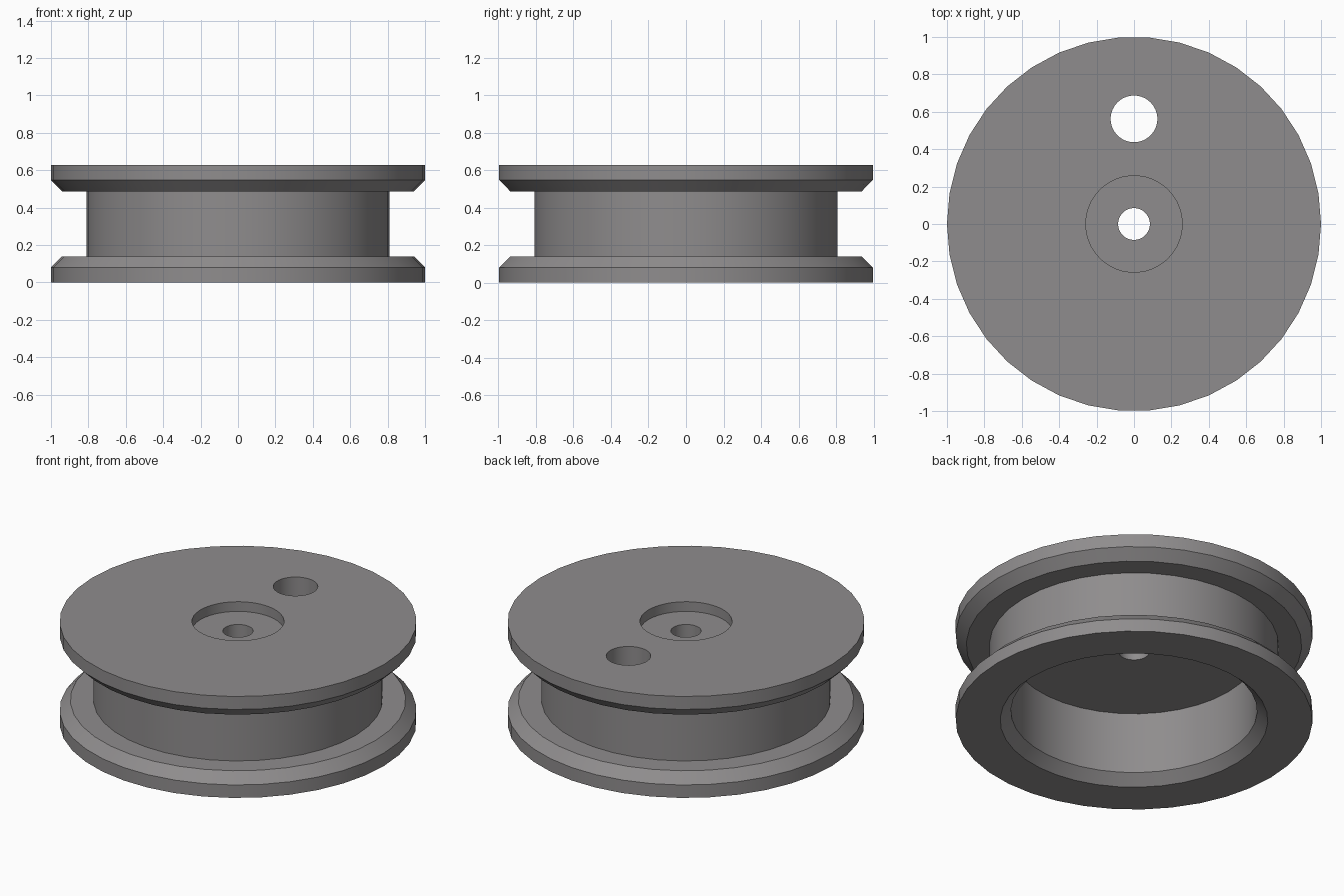
import bpy, bmesh, math
from mathutils import Matrix

if "Cube" in bpy.data.objects:
    bpy.data.objects.remove(bpy.data.objects["Cube"])

SIDES = 38

# Closed cross-section of the wheel: (radius, height)
profile = [
    (0.085, 0.44), (0.69, 0.44), (0.69, 0.06), (0.75, 0.0),    # hollow underside
    (1.0, 0.0), (1.0, 0.08), (0.94, 0.14), (0.81, 0.14),       # lower flange
    (0.81, 0.487), (0.94, 0.487), (1.0, 0.547), (1.0, 0.627),  # drum, upper flange
    (0.258, 0.627), (0.258, 0.567), (0.085, 0.567),            # top recess, axle bore
]


def make_object(name, bm):
    bmesh.ops.recalc_face_normals(bm, faces=bm.faces)
    mesh = bpy.data.meshes.new(name)
    bm.to_mesh(mesh)
    bm.free()
    obj = bpy.data.objects.new(name, mesh)
    bpy.context.collection.objects.link(obj)
    return obj


def lathe(name, points):
    bm = bmesh.new()
    rings = []
    for i in range(SIDES):
        a = 2 * math.pi * i / SIDES
        rings.append([bm.verts.new((r * math.cos(a), r * math.sin(a), z))
                      for r, z in points])
    n = len(points)
    for i in range(SIDES):
        a, b = rings[i], rings[(i + 1) % SIDES]
        for j in range(n):
            k = (j + 1) % n
            bm.faces.new((a[j], b[j], b[k], a[k]))
    return make_object(name, bm)


# Flanged spool body in dark grey
spool = lathe("flanged_spool", profile)
dark_grey = bpy.data.materials.new("dark_grey")
dark_grey.diffuse_color = (0.275, 0.265, 0.268, 1)
dark_grey.use_nodes = True
dark_grey.node_tree.nodes["Principled BSDF"].inputs["Base Color"].default_value = dark_grey.diffuse_color
spool.data.materials.append(dark_grey)

# Off-centre finger hole through the top plate
bm = bmesh.new()
bmesh.ops.create_cone(bm, cap_ends=True, segments=SIDES, radius1=0.125, radius2=0.125,
                      depth=0.4, matrix=Matrix.Translation((0, 0.562, 0.55)))
cutter = make_object("finger_hole_cutter", bm)
cutter.data.materials.append(dark_grey)
cutter.hide_render = True

cut = spool.modifiers.new("finger_hole", 'BOOLEAN')
cut.operation = 'DIFFERENCE'
cut.solver = 'EXACT'
cut.object = cutter
bpy.context.view_layer.objects.active = spool
spool.select_set(True)
bpy.ops.object.modifier_apply(modifier=cut.name)
bpy.data.objects.remove(cutter)

# Smooth round walls, crisp rims
bpy.ops.object.shade_smooth_by_angle(angle=math.radians(30))
